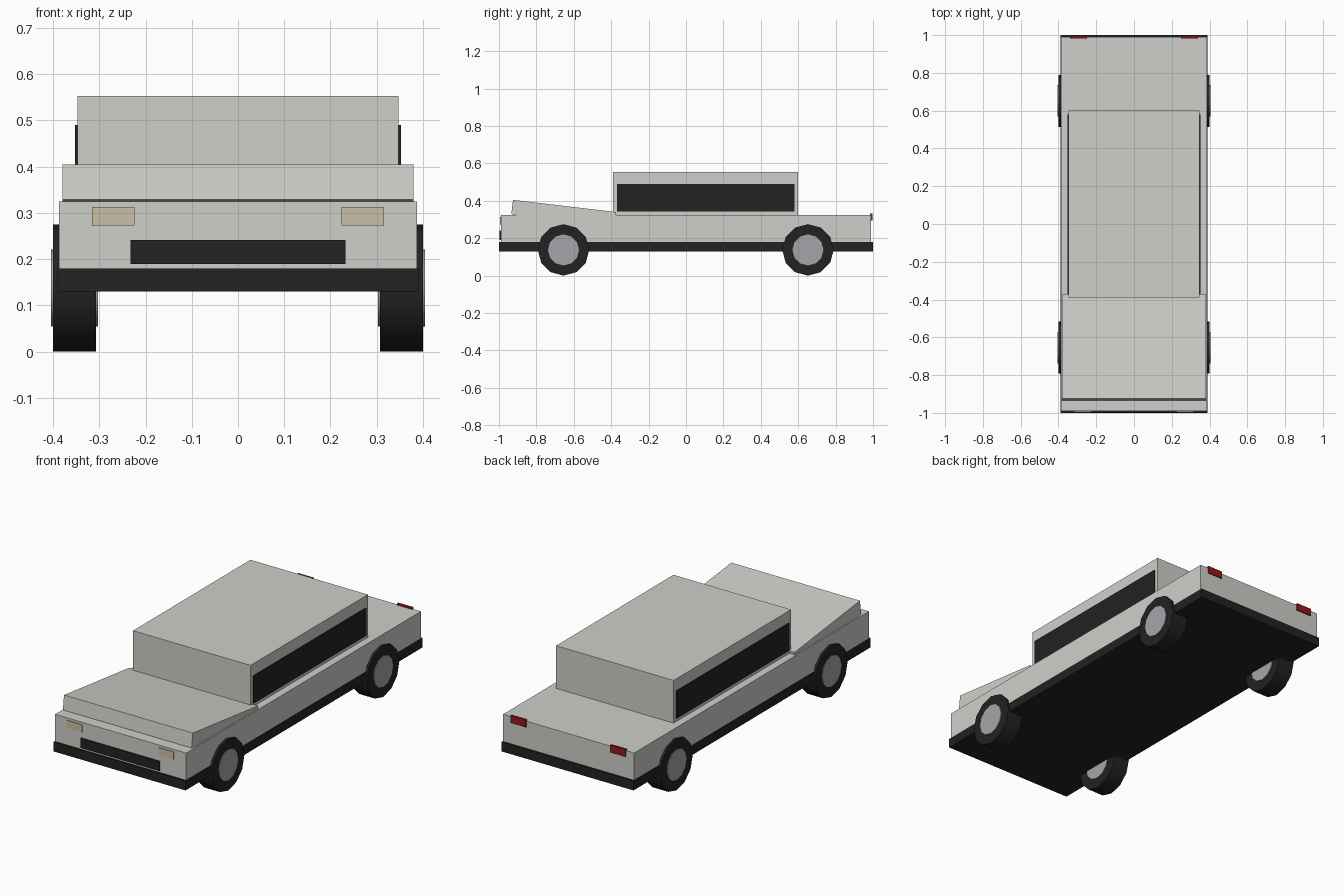
import bpy, math
from mathutils import Matrix

cube = bpy.data.objects.get("Cube")
if cube:
    bpy.data.objects.remove(cube, do_unlink=True)


def material(name, rgb):
    m = bpy.data.materials.new(name)
    m.use_nodes = True
    m.diffuse_color = (*rgb, 1)
    m.node_tree.nodes["Principled BSDF"].inputs["Base Color"].default_value = (*rgb, 1)
    return m


paint = material("pale_grey_paint", (0.62, 0.63, 0.59))
black = material("black_trim", (0.016, 0.016, 0.016))
metal = material("wheel_metal", (0.38, 0.38, 0.41))
lamp = material("cream_lamp", (0.60, 0.53, 0.38))
red = material("red_lamp", (0.30, 0.01, 0.013))


def box(name, x, y, z, mat):
    """Box spanning the given (low, high) ranges."""
    spans = (x, y, z)
    bpy.ops.mesh.primitive_cube_add(size=1)
    o = bpy.context.object
    o.name = name
    size = Matrix.Diagonal([hi - lo for lo, hi in spans] + [1])
    o.data.transform(size)
    o.location = [(lo + hi) / 2 for lo, hi in spans]
    o.data.materials.append(mat)
    return o


def disc(name, centre, radius, width, sides, mat):
    """Cylinder on the x axis with a corner at the top."""
    bpy.ops.mesh.primitive_cylinder_add(vertices=sides, radius=radius, depth=width)
    o = bpy.context.object
    o.name = name
    o.data.transform(Matrix.Rotation(math.pi / 2, 4, "Z"))
    o.data.transform(Matrix.Rotation(math.pi / 2, 4, "Y"))
    o.location = centre
    o.data.materials.append(mat)
    bpy.ops.object.shade_smooth_by_angle(angle=math.radians(40))
    return o


# Body shell
box("body", (-0.387, 0.387), (-0.99, 0.99), (0.17, 0.325), paint)
box("lower_bumper", (-0.39, 0.39), (-1, 1), (0.13, 0.18), black)
box("cabin", (-0.347, 0.347), (-0.39, 0.60), (0.31, 0.553), paint)

# Hood: a slab tilted down towards the cabin
hood = box("hood", (-0.38, 0.38), (0, 0.555), (-0.077, 0), paint)
hood.data.transform(Matrix.Translation(hood.location))
hood.location = (0, -0.925, 0.405)
hood.rotation_euler.x = -math.atan2(0.065, 0.55)

# Front grille
box("grille", (-0.233, 0.233), (-0.997, -0.98), (0.19, 0.241), black)

# Paired parts
for side, s in (("left", 1), ("right", -1)):
    def span(a, b):
        return tuple(sorted((s * a, s * b)))

    box(side + "_window", span(0.34, 0.352), (-0.37, 0.58), (0.343, 0.49), black)
    box(side + "_headlight", span(0.224, 0.316), (-0.994, -0.98), (0.273, 0.313), lamp)
    box(side + "_taillight", span(0.25, 0.34), (0.983, 0.996), (0.294, 0.333), red)
    for end, y in (("front", -0.655), ("rear", 0.652)):
        centre = (s * 0.3535, y, 0.1375)
        disc(f"{side}_{end}_tyre", centre, 0.1375, 0.093, 12, black)
        disc(f"{side}_{end}_hub", centre, 0.083, 0.101, 12, metal)
